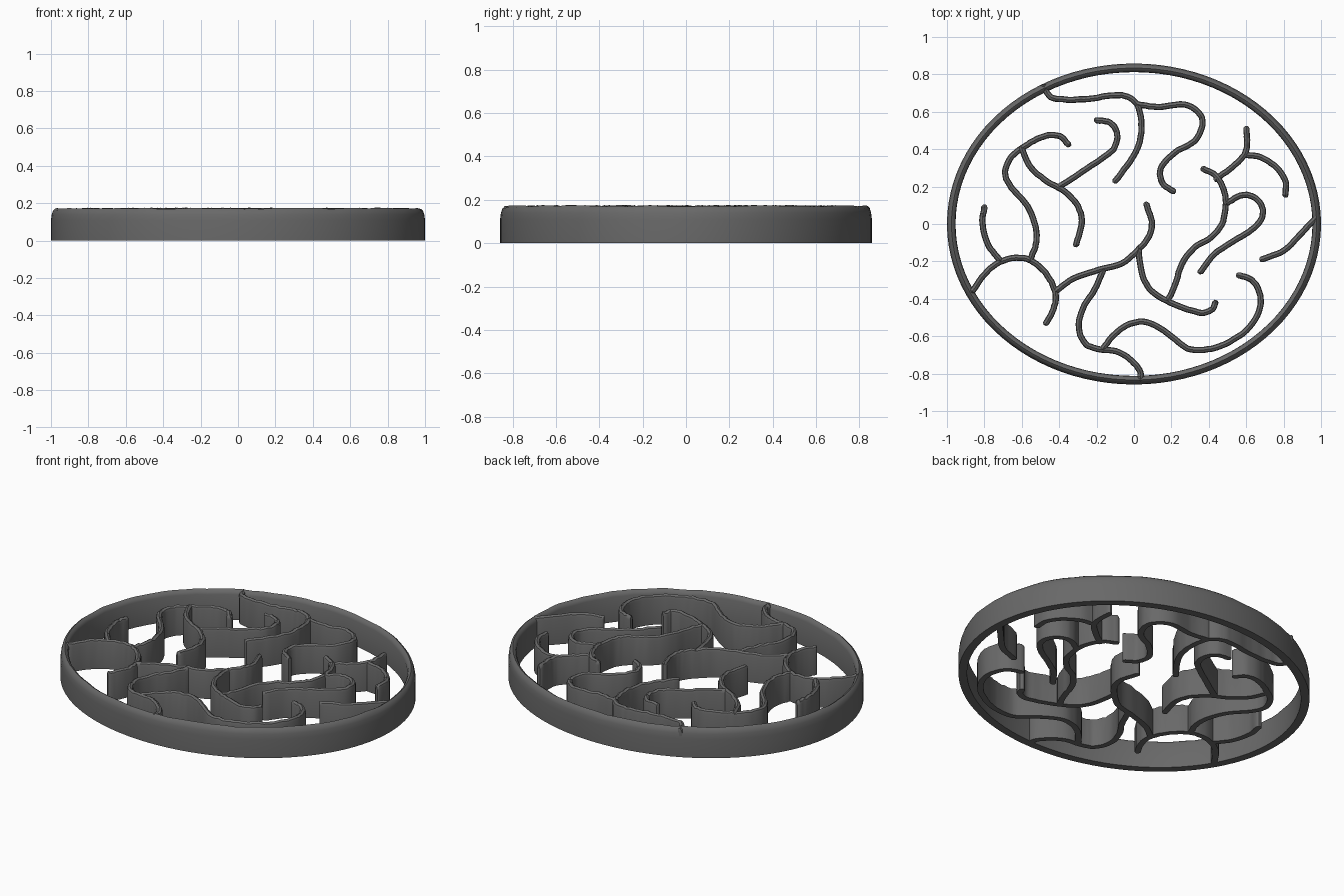
import bpy, bmesh, math, random
from mathutils import Vector

if "Cube" in bpy.data.objects:
    bpy.data.objects.remove(bpy.data.objects["Cube"])

random.seed(4)
H = 0.172

grey = bpy.data.materials.new("dark_grey")
grey.diffuse_color = (0.14, 0.14, 0.14, 1)
grey.use_nodes = True
grey.node_tree.nodes["Principled BSDF"].inputs["Base Color"].default_value = grey.diffuse_color


def finish(name, bm):
    bmesh.ops.recalc_face_normals(bm, faces=bm.faces)
    me = bpy.data.meshes.new(name)
    bm.to_mesh(me)
    bm.free()
    ob = bpy.data.objects.new(name, me)
    bpy.context.collection.objects.link(ob)
    me.materials.append(grey)
    bpy.ops.object.select_all(action='DESELECT')
    bpy.context.view_layer.objects.active = ob
    ob.select_set(True)
    bpy.ops.object.shade_smooth_by_angle(angle=math.radians(40))
    return ob


def skin(bm, rings, closed):
    """Bridge a row of equal cross-sections."""
    n, m = len(rings), len(rings[0])
    for i in range(n if closed else n - 1):
        a, b = rings[i], rings[(i + 1) % n]
        for j in range(m):
            k = (j + 1) % m
            bm.faces.new((a[j], a[k], b[k], b[j]))
    if not closed:
        bm.faces.new(rings[0])
        bm.faces.new(rings[-1][::-1])


def spline(pts, steps=5):
    """Catmull-Rom curve through the points."""
    p = [Vector(q) for q in pts]
    p = [2 * p[0] - p[1]] + p + [2 * p[-1] - p[-2]]
    out = []
    for i in range(1, len(p) - 2):
        a, b, c, d = p[i - 1:i + 3]
        for s in range(steps):
            t = s / steps
            out.append(0.5 * (2 * b + (c - a) * t + (2 * a - 5 * b + 4 * c - d) * t * t
                              + (3 * b - a - 3 * c + d) * t ** 3))
    return out + [p[-2]]


def wall(name, pts, w=0.0165):
    """Thin upright ridge with a rounded, slightly uneven top and rounded ends."""
    c = spline(pts)
    t0, t1 = (c[0] - c[1]).normalized(), (c[-1] - c[-2]).normalized()
    path = [(c[0] + t0 * 0.014, 0.4), (c[0] + t0 * 0.008, 0.8)] + [(q, 1) for q in c]
    path += [(c[-1] + t1 * 0.008, 0.8), (c[-1] + t1 * 0.014, 0.4)]
    bm = bmesh.new()
    rings = []
    for i, (q, k) in enumerate(path):
        d = path[min(i + 1, len(path) - 1)][0] - path[max(i - 1, 0)][0]
        n = Vector((-d.y, d.x)).normalized()
        q = q + n * random.uniform(-0.0015, 0.0015)
        h = H + random.uniform(-0.004, 0.004) - (1 - k) * 0.008
        ww = w * k
        prof = [(-ww, 0), (-ww, h - 0.02), (-ww * 0.75, h - 0.007), (0, h),
                (ww * 0.75, h - 0.007), (ww, h - 0.02), (ww, 0)]
        rings.append([bm.verts.new((q.x + n.x * u, q.y + n.y * u, z)) for u, z in prof])
    skin(bm, rings, False)
    return finish(name, bm)


# Oval outer rim
bm = bmesh.new()
rings = []
N = 96
for i in range(N):
    a = 2 * math.pi * i / N
    h = H + random.uniform(-0.003, 0.003)
    prof = [(0, 0), (0, 0.11), (-0.004, 0.14), (-0.011, h - 0.01), (-0.024, h),
            (-0.037, h - 0.008), (-0.045, h - 0.025), (-0.046, 0)]
    rings.append([bm.verts.new(((1 + u) * math.cos(a), (0.858 + u) * math.sin(a), z))
                  for u, z in prof])
skin(bm, rings, True)
finish("outer_rim", bm)

# Winding inner ridges
wall("top_ridge", [(-.48, .735), (-.445, .68), (-.36, .665), (-.24, .67), (-.13, .685), (-.05, .685),
                   (.015, .64), (.04, .53), (.025, .425), (-.025, .33), (-.10, .23)])
wall("top_right_ridge", [(.015, .64), (.135, .625), (.27, .64), (.35, .59), (.365, .53),
                         (.325, .445), (.215, .38), (.145, .30), (.15, .22), (.21, .175)])
wall("top_hook_ridge", [(-.20, .555), (-.125, .54), (-.09, .48), (-.11, .40), (-.195, .335),
                        (-.29, .27), (-.40, .20)])
wall("left_ridge", [(-.35, .425), (-.40, .47), (-.48, .47), (-.57, .425), (-.655, .36), (-.69, .275),
                    (-.655, .195), (-.57, .095), (-.525, -.02), (-.525, -.11), (-.555, -.19)])
wall("left_branch_ridge", [(-.60, .405), (-.55, .30), (-.46, .225), (-.37, .175), (-.30, .095),
                           (-.28, 0), (-.31, -.11)])
wall("far_left_ridge", [(-.80, .09), (-.81, 0), (-.78, -.11), (-.72, -.19)])
wall("lower_left_ridge", [(-.865, -.36), (-.80, -.27), (-.72, -.205), (-.61, -.18), (-.52, -.215),
                          (-.45, -.295), (-.42, -.375), (-.43, -.455), (-.47, -.53)])
wall("centre_ridge", [(-.415, -.355), (-.32, -.29), (-.185, -.245), (-.065, -.21), (.015, -.145),
                      (.08, -.065), (.095, .015), (.065, .105)])
wall("centre_lower_ridge", [(.025, -.135), (.04, -.255), (.085, -.35), (.175, -.41), (.27, -.45),
                            (.365, -.475), (.42, -.455), (.435, -.42)])
wall("right_ridge", [(.18, -.41), (.22, -.325), (.255, -.215), (.325, -.125), (.415, -.07),
                     (.47, 0), (.49, .095), (.48, .185), (.435, .26), (.37, .295)])
wall("upper_right_ridge", [(.44, .24), (.525, .305), (.59, .37), (.605, .435), (.60, .51)])
wall("upper_right_branch", [(.60, .37), (.68, .355), (.765, .30), (.81, .225), (.81, .155)])
wall("right_hook_ridge", [(.495, .11), (.565, .15), (.63, .15), (.68, .105), (.685, .035),
                          (.63, -.03), (.535, -.09), (.43, -.16), (.355, -.255)])
wall("far_right_ridge", [(.965, .025), (.885, -.06), (.805, -.14), (.685, -.19)])
wall("bottom_ridge", [(-.165, -.245), (-.21, -.35), (-.275, -.455), (-.295, -.555), (-.26, -.64),
                      (-.185, -.67), (-.095, -.68), (-.025, -.72), (.03, -.78), (.035, -.825)])
wall("bottom_wave_ridge", [(-.17, -.67), (-.105, -.59), (-.025, -.535), (.07, -.525), (.18, -.585),
                           (.285, -.665), (.395, -.67), (.51, -.63), (.62, -.55), (.675, -.445),
                           (.67, -.365), (.63, -.30), (.56, -.275)])
